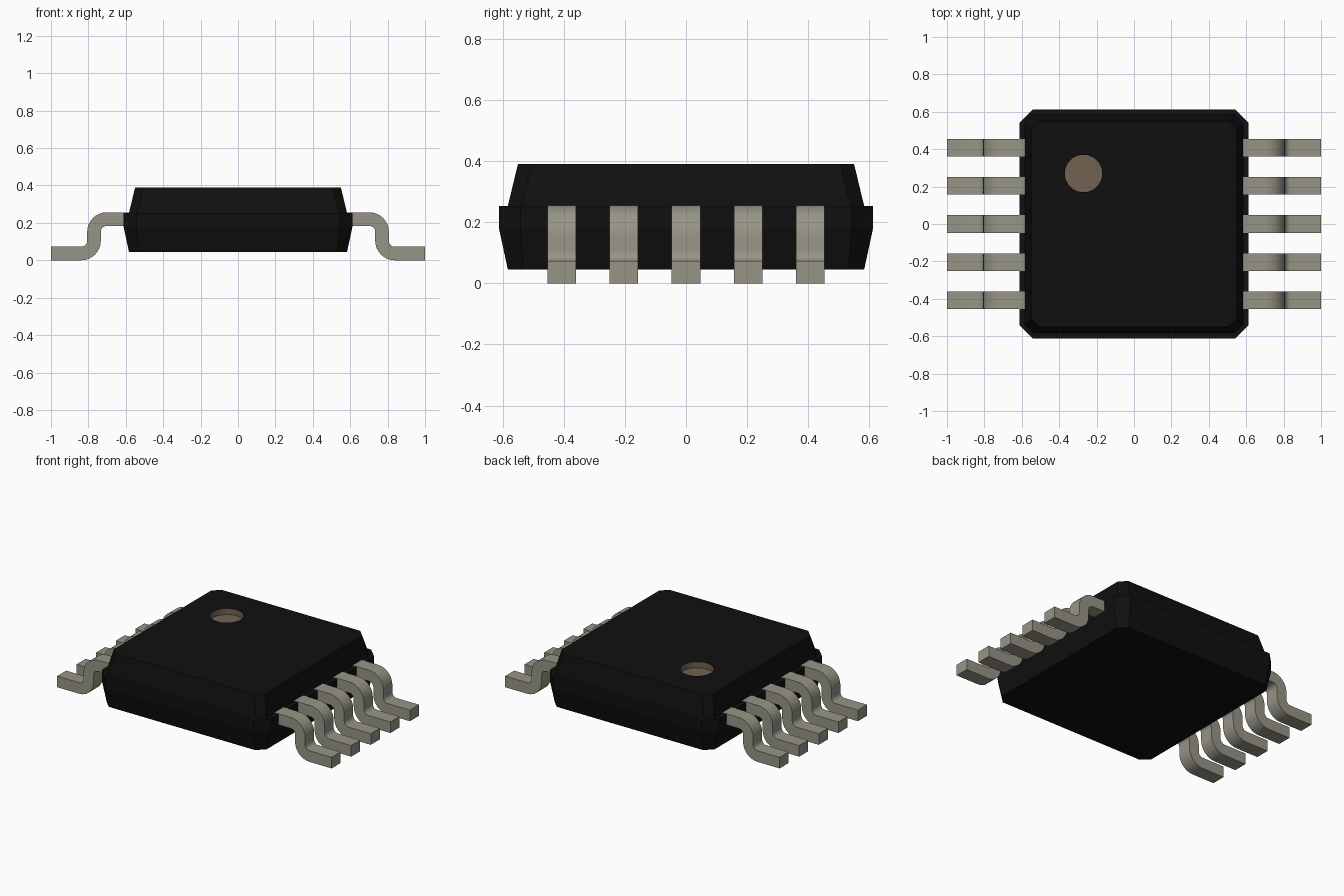
import bpy, bmesh, math

cube = bpy.data.objects.get("Cube")
if cube:
    bpy.data.objects.remove(cube, do_unlink=True)


def material(name, color):
    mat = bpy.data.materials.new(name)
    mat.use_nodes = True
    mat.diffuse_color = (*color, 1)
    mat.node_tree.nodes["Principled BSDF"].inputs["Base Color"].default_value = (*color, 1)
    return mat


BLACK = material("black plastic", (0.005, 0.005, 0.005))
METAL = material("lead metal", (0.31, 0.30, 0.24))
TAN = material("marker tan", (0.165, 0.125, 0.083))


def make_object(name, bm, mats):
    bmesh.ops.recalc_face_normals(bm, faces=bm.faces)
    mesh = bpy.data.meshes.new(name)
    bm.to_mesh(mesh)
    bm.free()
    for mat in mats:
        mesh.materials.append(mat)
    obj = bpy.data.objects.new(name, mesh)
    bpy.context.collection.objects.link(obj)
    return obj


def chamfered_square(h, c):
    k = h - c
    return [(h, -k), (h, k), (k, h), (-k, h), (-h, k), (-h, -k), (-k, -h), (k, -h)]


# Package body: stacked chamfered squares (height, half width, corner cut)
SECTIONS = [(0.045, 0.583, 0.05), (0.18, 0.612, 0.07), (0.253, 0.612, 0.07),
            (0.253, 0.583, 0.045), (0.39, 0.55, 0.045)]
bm = bmesh.new()
rings = [[bm.verts.new((x, y, z)) for x, y in chamfered_square(h, c)]
         for z, h, c in SECTIONS]
for low, high in zip(rings, rings[1:]):
    for i in range(8):
        j = (i + 1) % 8
        bm.faces.new((low[i], low[j], high[j], high[i]))
bm.faces.new(rings[0][::-1])
bm.faces.new(rings[-1])
body = make_object("package_body", bm, [BLACK, TAN])

# Round pin-one recess cut into the top
bm = bmesh.new()
bmesh.ops.create_cone(bm, cap_ends=True, segments=48, radius1=0.1, radius2=0.1, depth=0.2)
bmesh.ops.translate(bm, verts=bm.verts, vec=(-0.27, 0.27, 0.45))
for face in bm.faces:
    face.material_index = 1
cutter = make_object("recess_cutter", bm, [BLACK, TAN])
cutter.hide_render = True
cut = body.modifiers.new("recess", 'BOOLEAN')
cut.operation = 'DIFFERENCE'
cut.solver = 'EXACT'
cut.object = cutter
bpy.context.view_layer.objects.active = body
bpy.ops.object.modifier_apply(modifier=cut.name)
bpy.data.objects.remove(cutter, do_unlink=True)


# Gull-wing lead: S-shaped centre line, thickened and extruded across y
def bend(cx, cz, start, end, radius=0.068, steps=8):
    points = []
    for i in range(steps + 1):
        a = math.radians(start + (end - start) * i / steps)
        points.append((cx, cz, math.cos(a), math.sin(a), radius))
    return points


def lead_profile(half=0.0365):
    upper, lower = [(0.55, 0.22 + half)], [(0.55, 0.22 - half)]
    for cx, cz, c, s, r in bend(0.702, 0.152, 90, 0):
        upper.append((cx + c * (r + half), cz + s * (r + half)))
        lower.append((cx + c * (r - half), cz + s * (r - half)))
    for cx, cz, c, s, r in bend(0.838, 0.1045, 180, 270):
        upper.append((cx + c * (r - half), cz + s * (r - half)))
        lower.append((cx + c * (r + half), cz + s * (r + half)))
    upper.append((1.0, 2 * half))
    lower.append((1.0, 0.0))
    return upper, lower


def make_lead(name, side, y, half_width=0.047):
    bm = bmesh.new()
    upper, lower = lead_profile()
    # Four rails along the lead, bridged by quads
    stations = []
    for (ux, uz), (lx, lz) in zip(upper, lower):
        corners = ((ux, -1, uz), (ux, 1, uz), (lx, 1, lz), (lx, -1, lz))
        stations.append([bm.verts.new((side * x, y + w * half_width, z)) for x, w, z in corners])
    for a, b in zip(stations, stations[1:]):
        for i in range(4):
            j = (i + 1) % 4
            bm.faces.new((a[i], a[j], b[j], b[i]))
    bm.faces.new(stations[0])
    bm.faces.new(stations[-1])
    obj = make_object(name, bm, [METAL])
    bpy.ops.object.select_all(action='DESELECT')
    obj.select_set(True)
    bpy.context.view_layer.objects.active = obj
    bpy.ops.object.shade_smooth_by_angle(angle=math.radians(35))


PITCH = 0.2035
for label, side in (("left", 1), ("right", -1)):
    for n in range(5):
        make_lead(f"{label}_lead_{n + 1}", side, (n - 2) * PITCH)
